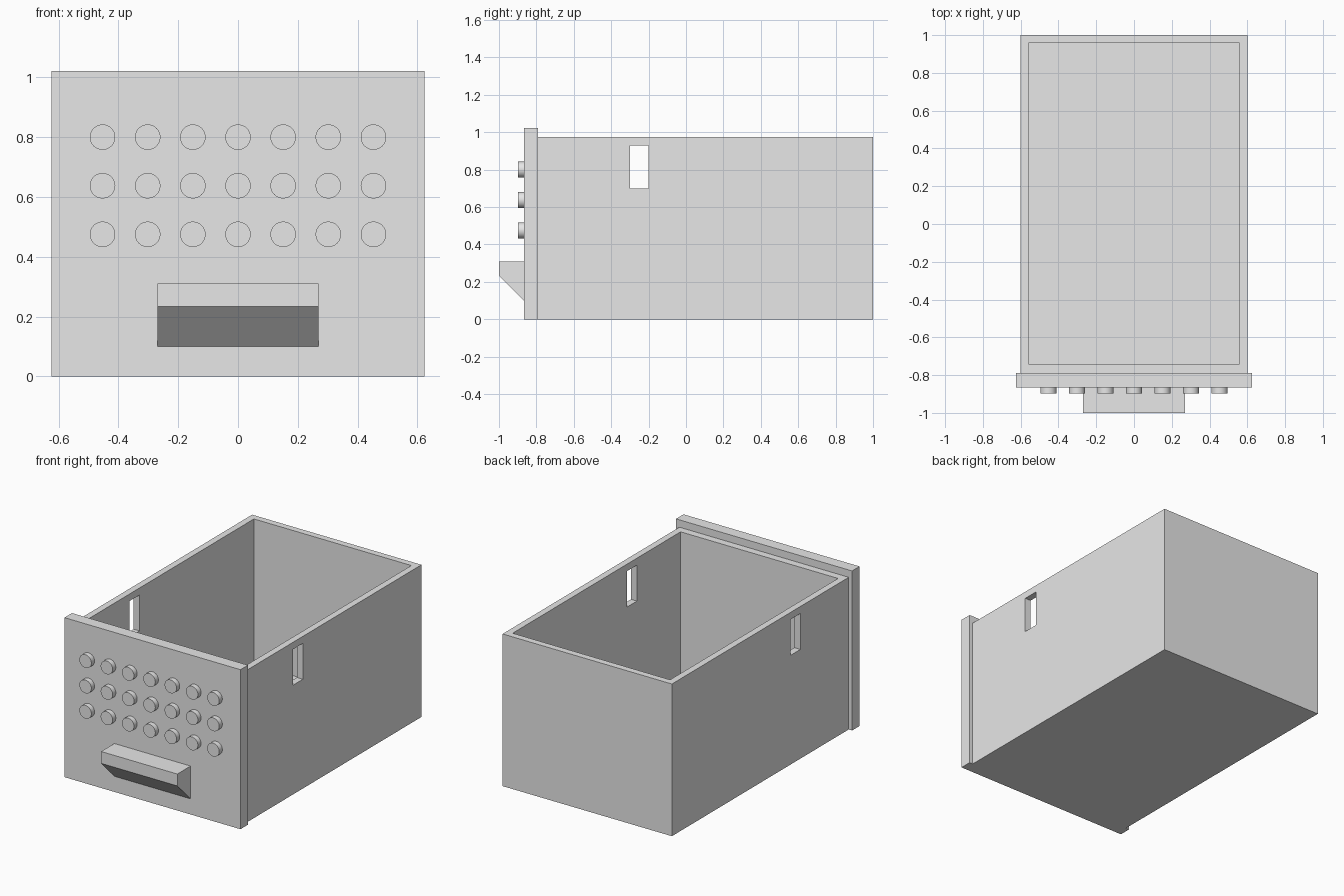
import bpy
import bmesh
import math

cube = bpy.data.objects.get("Cube")
if cube:
    bpy.data.objects.remove(cube, do_unlink=True)

# One plain grey for everything
grey = bpy.data.materials.new("light_grey")
grey.use_nodes = True
GREY = (0.8, 0.8, 0.8, 1)
grey.diffuse_color = GREY
grey.node_tree.nodes["Principled BSDF"].inputs["Base Color"].default_value = GREY


def finish(name, bm):
    """Turn a bmesh into a named grey object."""
    bmesh.ops.recalc_face_normals(bm, faces=bm.faces)
    mesh = bpy.data.meshes.new(name)
    bm.to_mesh(mesh)
    bm.free()
    mesh.materials.append(grey)
    obj = bpy.data.objects.new(name, mesh)
    bpy.context.collection.objects.link(obj)
    return obj


def extrude_x(name, profile, half_width):
    """Extrude a (y, z) profile evenly to both sides of x = 0."""
    bm = bmesh.new()
    face = bm.faces.new([bm.verts.new((-half_width, y, z)) for y, z in profile])
    new = bmesh.ops.extrude_face_region(bm, geom=[face])["geom"]
    moved = [v for v in new if isinstance(v, bmesh.types.BMVert)]
    bmesh.ops.translate(bm, verts=moved, vec=(2 * half_width, 0, 0))
    return finish(name, bm)


def block(name, half_width, y0, y1, z0, z1):
    return extrude_x(name, [(y0, z0), (y1, z0), (y1, z1), (y0, z1)], half_width)


def cut(target, cutter):
    """Subtract the cutter from the target, then discard it."""
    mod = target.modifiers.new("cut", "BOOLEAN")
    mod.operation = "DIFFERENCE"
    mod.solver = "EXACT"
    mod.object = cutter
    cutter.hide_render = True
    bpy.ops.object.select_all(action="DESELECT")
    bpy.context.view_layer.objects.active = target
    target.select_set(True)
    bpy.ops.object.modifier_apply(modifier=mod.name)
    bpy.data.objects.remove(cutter, do_unlink=True)


# Open-topped drawer box with a slot through both side walls
box = block("drawer_box", 0.6, -0.79, 1.0, 0, 0.975)
cut(box, block("cavity_cutter", 0.558, -0.742, 0.958, 0.045, 1.2))
cut(box, block("slot_cutter", 0.8, -0.3, -0.2, 0.70, 0.93))

# Front panel, slightly larger than the box
block("front_panel", 0.624, -0.866, -0.79, 0, 1.022)

# Wedge-shaped pull handle
extrude_x("pull_handle",
          [(-0.866, 0.1), (-0.866, 0.31), (-1.0, 0.31), (-1.0, 0.234)], 0.27)

# Three rows of seven round studs
for row in range(3):
    for col in range(7):
        bpy.ops.mesh.primitive_cylinder_add(
            vertices=48, radius=0.0425, depth=0.032,
            location=((col - 3) * 0.151, -0.882, 0.475 + row * 0.1625),
            rotation=(math.pi / 2, 0, 0))
        stud = bpy.context.object
        stud.name = f"stud_row{row + 1}_{col + 1}"
        stud.data.materials.append(grey)
        bpy.ops.object.shade_smooth_by_angle(angle=math.radians(30))
